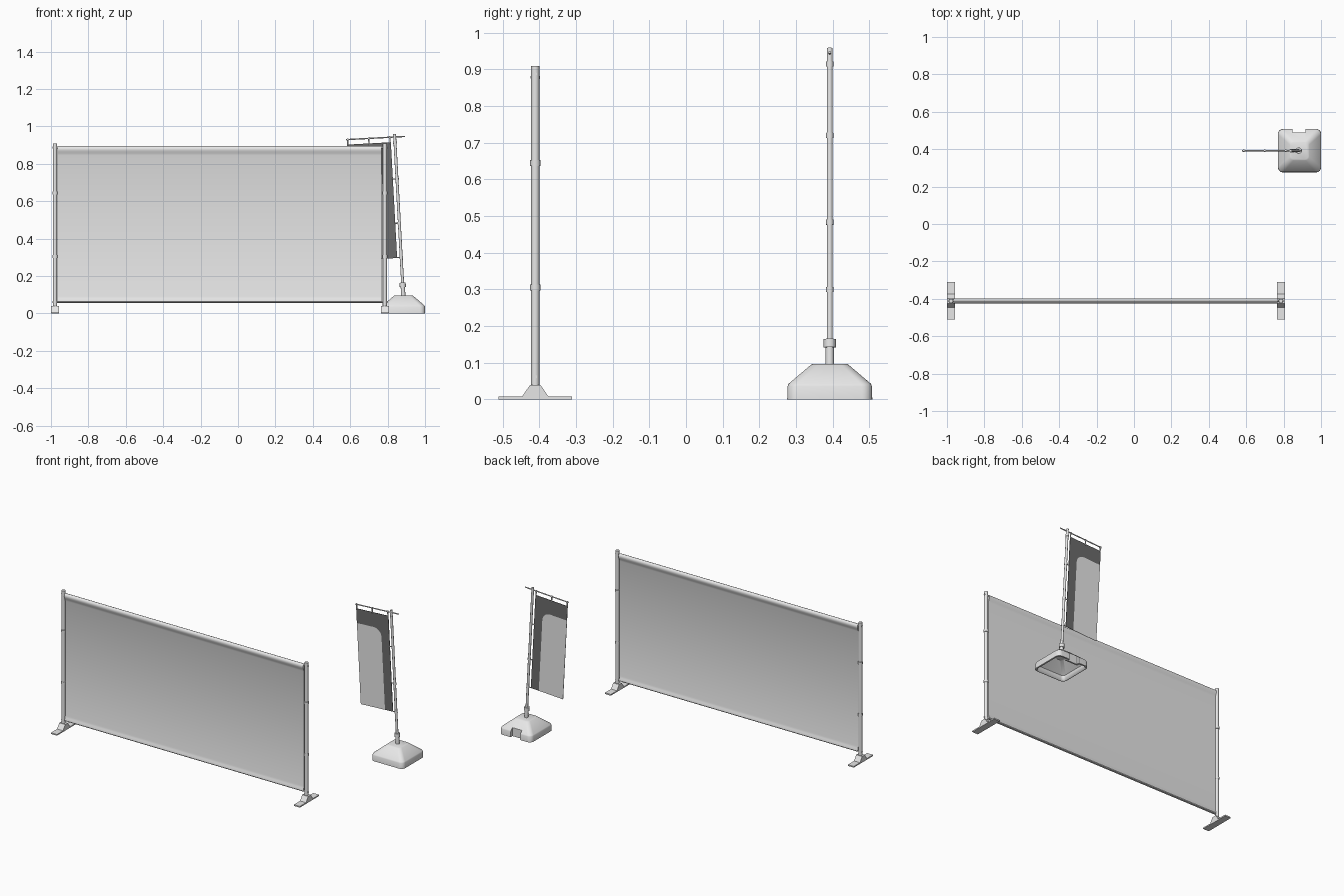
import bpy, bmesh, math
from mathutils import Vector, Matrix

if "Cube" in bpy.data.objects:
    bpy.data.objects.remove(bpy.data.objects["Cube"])


def make_mat(name, v):
    m = bpy.data.materials.new(name)
    m.diffuse_color = (v, v, v, 1)
    m.use_nodes = True
    m.node_tree.nodes["Principled BSDF"].inputs["Base Color"].default_value = m.diffuse_color
    return m


GREY = make_mat("light_grey", 0.8)
DARK = make_mat("dark_grey", 0.15)


def finish(name, bm, mat=GREY, smooth=True):
    bmesh.ops.recalc_face_normals(bm, faces=bm.faces)
    me = bpy.data.meshes.new(name)
    bm.to_mesh(me)
    bm.free()
    ob = bpy.data.objects.new(name, me)
    bpy.context.collection.objects.link(ob)
    me.materials.append(mat)
    if smooth:
        bpy.ops.object.select_all(action='DESELECT')
        ob.select_set(True)
        bpy.context.view_layer.objects.active = ob
        bpy.ops.object.shade_smooth_by_angle(angle=math.radians(35))
    return ob


def tube(name, a, b, r, n=20):
    a, b = Vector(a), Vector(b)
    d = b - a
    bm = bmesh.new()
    M = Matrix.Translation((a + b) / 2) @ d.to_track_quat('Z', 'Y').to_matrix().to_4x4()
    bmesh.ops.create_cone(bm, cap_ends=True, segments=n, radius1=r, radius2=r,
                          depth=d.length, matrix=M)
    return finish(name, bm)


def box(name, lo, hi):
    lo, hi = Vector(lo), Vector(hi)
    bm = bmesh.new()
    M = Matrix.Translation((lo + hi) / 2) @ Matrix.Diagonal((*(hi - lo), 1))
    bmesh.ops.create_cube(bm, size=1, matrix=M)
    return finish(name, bm, smooth=False)


def prism(name, pts, offset, mat=GREY, smooth=False):
    bm = bmesh.new()
    f = bm.faces.new([bm.verts.new(p) for p in pts])
    g = bmesh.ops.extrude_face_region(bm, geom=[f])
    bmesh.ops.translate(bm, vec=offset,
                        verts=[v for v in g['geom'] if isinstance(v, bmesh.types.BMVert)])
    return finish(name, bm, mat, smooth)


def cut(ob, cutter):
    m = ob.modifiers.new("cut", 'BOOLEAN')
    m.operation = 'DIFFERENCE'
    m.solver = 'EXACT'
    m.object = cutter
    bpy.context.view_layer.objects.active = ob
    bpy.ops.object.modifier_apply(modifier=m.name)


# ---- large banner: posts, collars, feet and bolts ----
BY = -0.411
for side, x, inward in (("left", -0.978, 1), ("right", 0.785, -1)):
    tube(side + "_post", (x, BY, 0.03), (x, BY, 0.91), 0.0112)
    for z in (0.305, 0.645):
        tube(side + "_post_collar", (x, BY, z - 0.008), (x, BY, z + 0.008), 0.0138)
    foot = [(-0.1, 0), (0.1, 0), (0.1, 0.008), (0.036, 0.008), (0.014, 0.04),
            (-0.014, 0.04), (-0.036, 0.008), (-0.1, 0.008)]
    prism(side + "_foot", [(x - 0.0215, BY + y, z) for y, z in foot], (0.043, 0, 0))
    for z in (0.062, 0.888):
        tube(side + "_bolt", (x - 0.0135 * inward, BY, z), (x + 0.03 * inward, BY, z), 0.005, 12)

# ---- banner cloth with rounded hems around its top and bottom rails ----
half = [(0.0, 0.057), (0.006, 0.0585), (0.0095, 0.063), (0.009, 0.069), (0.005, 0.079),
        (0.0015, 0.092), (0.0015, 0.845), (0.006, 0.858), (0.011, 0.869), (0.013, 0.878),
        (0.0115, 0.886), (0.007, 0.892), (0.0, 0.895)]
outline = half + [(-y, z) for y, z in reversed(half[1:-1])]
prism("banner_cloth", [(-0.964, BY + y, z) for y, z in outline], (1.732, 0, 0), smooth=True)

# ---- flag base: hollow tapered block with a carrying notch ----
CX, CY = 0.885, 0.392


def base_block(name, rings):
    bm = bmesh.new()
    loops = []
    for h, r, z in rings:
        loop = []
        for q in range(4):
            a0 = q * math.pi / 2
            sx, sy = ((1, 1), (-1, 1), (-1, -1), (1, -1))[q]
            for k in range(7):
                a = a0 + k * math.pi / 12
                loop.append(bm.verts.new((CX + sx * (h - r) + r * math.cos(a),
                                          CY + sy * (h - r) + r * math.sin(a), z)))
        loops.append(loop)
    n = len(loops[0])
    for A, B in zip(loops, loops[1:]):
        for i in range(n):
            j = (i + 1) % n
            bm.faces.new((A[i], A[j], B[j], B[i]))
    bm.faces.new(loops[0])
    bm.faces.new(loops[-1])
    return finish(name, bm)


base = base_block("flag_base", [(0.116, 0.028, 0), (0.115, 0.028, 0.036), (0.112, 0.028, 0.043),
                                (0.052, 0.02, 0.094), (0.046, 0.018, 0.097)])
hollow = base_block("base_hollow", [(0.106, 0.02, -0.01), (0.105, 0.02, 0.033), (0.044, 0.016, 0.086)])
notch = box("base_notch", (0.847, 0.489, -0.02), (0.917, 0.53, 0.12))
keep = box("notch_wall", (0.837, 0.479, -0.03), (0.927, 0.54, 0.13))
cut(hollow, keep)
cut(base, hollow)
cut(base, notch)
for helper in (hollow, notch, keep):
    bpy.data.objects.remove(helper)

# ---- leaning flag pole; s runs across the pole, t runs along it ----
P0 = Vector((0.882, CY, 0.128))
T = Vector((-0.0541, 0, 0.9985))
S = Vector((0.9985, 0, 0.0541))


def at(s, t, y=0.0):
    return P0 + S * s + T * t + Vector((0, y, 0))


tube("pole_socket", at(0, -0.04), at(0, 0.016), 0.0115)
tube("socket_collar", at(0, 0.014), at(0, 0.037), 0.0165)
tube("flag_pole", at(0, 0.03), at(0, 0.832), 0.0078)
for t in (0.172, 0.356, 0.593, 0.788):
    tube("pole_collar", at(0, t - 0.007), at(0, t + 0.007), 0.0097)
for t in (0.172, 0.356, 0.593):
    tube("flag_side_tie", at(-0.026, t), at(0, t), 0.003, 10)

# ---- cross rod and hangers ----
tube("cross_rod", at(-0.26, 0.817), at(0.055, 0.817), 0.0035, 12)
L, R, B, U = -0.256, -0.022, 0.17, 0.79
for s in (L + 0.004, (L + R) / 2, R - 0.004):
    tube("flag_hanger", at(s, U - 0.008), at(s, 0.817), 0.0035, 10)
    tube("hanger_loop", at(s - 0.004, 0.817), at(s + 0.004, 0.817), 0.006, 12)

# ---- flag: light panel with a rounded corner, dark border beside it ----
ES, ET, RAD = R - 0.058, U - 0.095, 0.055
arc = [(ES - RAD + RAD * math.cos(a), ET - RAD + RAD * math.sin(a))
       for a in (k * math.pi / 16 for k in range(9))]
edge = [(ES, B)] + arc + [(L, ET)]
THICK = Vector((0, 0.002, 0))
prism("flag_panel", [at(s, t, -0.001) for s, t in [(L, B)] + edge], THICK)
prism("flag_border", [at(s, t, -0.001) for s, t in edge + [(L, U), (R, U), (R, B)]], THICK, DARK)
